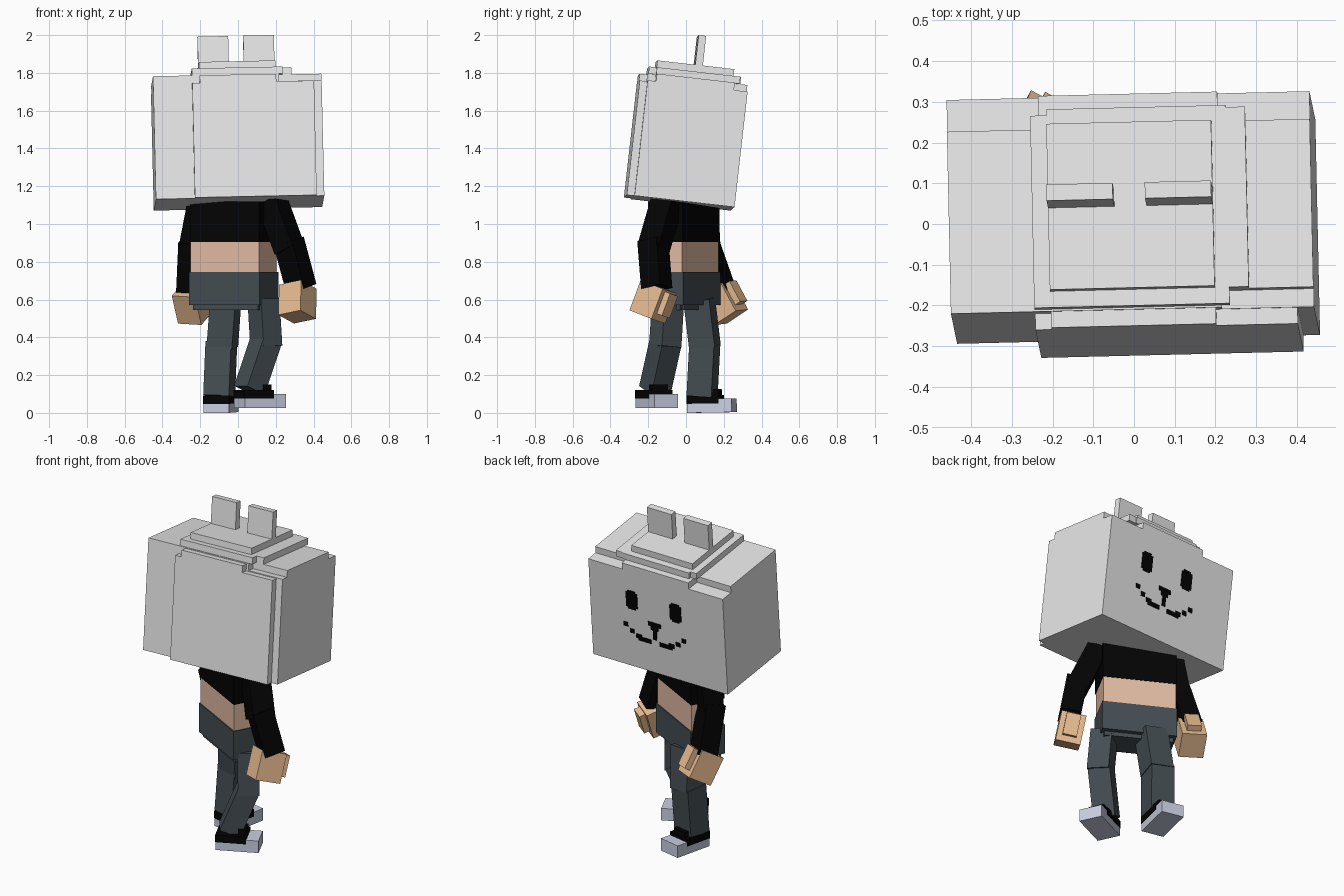
import bpy, bmesh, math
from mathutils import Matrix, Vector

if "Cube" in bpy.data.objects:
    bpy.data.objects.remove(bpy.data.objects["Cube"])


def material(name, rgb):
    m = bpy.data.materials.new(name)
    m.diffuse_color = (*rgb, 1)
    m.use_nodes = True
    m.node_tree.nodes["Principled BSDF"].inputs["Base Color"].default_value = m.diffuse_color
    return m


GREY = material("light grey", (0.81, 0.81, 0.81))
BLACK = material("black", (0.001, 0.001, 0.001))
SKIN = material("skin", (0.77, 0.51, 0.37))
HAND = material("hand tan", (0.80, 0.50, 0.28))
PANTS = material("slate", (0.058, 0.075, 0.086))
SOLE = material("sole grey", (0.59, 0.62, 0.76))


def boxes(name, mat, spans, matrix=Matrix()):
    """One object made of boxes, each span is x0, x1, y0, y1, z0, z1."""
    bm = bmesh.new()
    for x0, x1, y0, y1, z0, z1 in spans:
        fit = Matrix.Translation(((x0 + x1) / 2, (y0 + y1) / 2, (z0 + z1) / 2))
        fit = fit @ Matrix.Diagonal((x1 - x0, y1 - y0, z1 - z0, 1))
        bmesh.ops.create_cube(bm, size=1, matrix=matrix @ fit)
    mesh = bpy.data.meshes.new(name)
    bm.to_mesh(mesh)
    bm.free()
    mesh.materials.append(mat)
    ob = bpy.data.objects.new(name, mesh)
    bpy.context.collection.objects.link(ob)
    return ob


def place(pos, yaw=0, pitch=0, roll=0):
    r = math.radians
    return (Matrix.Translation(pos) @ Matrix.Rotation(r(yaw), 4, 'Z')
            @ Matrix.Rotation(r(roll), 4, 'Y') @ Matrix.Rotation(r(pitch), 4, 'X'))


def limb(name, mat, top, bottom, width, depth, yaw):
    """Box running from top to bottom, turned by yaw."""
    top, bottom = Vector(top), Vector(bottom)
    up = (top - bottom).normalized()
    side = Vector((math.cos(math.radians(yaw)), math.sin(math.radians(yaw)), 0))
    fwd = up.cross(side).normalized()
    side = fwd.cross(up)
    m = Matrix((side, fwd, up)).transposed().to_4x4()
    m.translation = bottom
    w, d = width / 2, depth / 2
    boxes(name, mat, [(-w, w, -d, d, 0, (top - bottom).length)], m)


# Head: stepped slabs in a slightly tilted frame
head = place((0.006, -0.04, 1.113), 1.4, -6.5, -1.2)
W = 0.446
boxes("head_block", GREY, [(-W, W, -0.245, 0.288, 0, 0.615)], head)
boxes("head_step", GREY, [(-W, -0.22, -0.245, 0.205, 0.615, 0.655),
                          (-0.22, 0.22, -0.245, 0.288, 0.615, 0.655),
                          (0.22, W, -0.20, 0.215, 0.615, 0.655)], head)
boxes("crown_lower", GREY, [(-0.24, -0.2, -0.24, 0.235, 0.655, 0.693),
                            (-0.2, 0.24, -0.24, 0.25, 0.655, 0.693),
                            (0.24, 0.288, -0.20, 0.245, 0.655, 0.693)], head)
boxes("crown_upper", GREY, [(-0.2, 0.205, -0.2, 0.21, 0.693, 0.731)], head)
boxes("head_rear_plate", GREY, [(-0.24, 0.405, -0.285, -0.245, 0, 0.61),
                                (-0.2, 0.205, -0.285, -0.245, 0.61, 0.65)], head)
for name, x in (("left_ear", -0.2), ("right_ear", 0.042)):
    boxes(name, GREY, [(x, x + 0.163, 0.002, 0.042, 0.731, 0.889)], head)


# Face: thin black plates; each is centre x, centre z, width, height
def face(name, rects):
    spans = [(x - w / 2, x + w / 2, 0.286, 0.292, z - h / 2, z + h / 2)
             for x, z, w, h in rects]
    boxes(name, BLACK, spans, head)


MID = 0.022
for name, s in (("right", 1), ("left", -1)):
    face(name + "_eye", [(MID + s * 0.145, 0.43, 0.075, 0.095),
                         (MID + s * 0.145, 0.43, 0.05, 0.118)])
    face(name + "_mouth", [(MID + s * 0.07, 0.195, 0.085, 0.026),
                           (MID + s * 0.108, 0.208, 0.036, 0.026)])
    face(name + "_cheek_dots", [(MID + s * 0.152, 0.23, 0.028, 0.026),
                                (MID + s * 0.192, 0.264, 0.028, 0.026)])
face("nose", [(MID, 0.312, 0.085, 0.026), (MID, 0.288, 0.05, 0.026),
              (MID, 0.25, 0.024, 0.07)])

# Torso turned away from the head
torso = place((-0.023, -0.012, 0), -28)
boxes("midriff", SKIN, [(-0.205, 0.205, -0.1, 0.1, 0.72, 0.92)], torso)
boxes("shirt", BLACK, [(-0.208, 0.208, -0.103, 0.103, 0.905, 1.12)], torso)
boxes("waistband", PANTS, [(-0.211, 0.211, -0.107, 0.107, 0.57, 0.745)], torso)
boxes("hips", PANTS, [(-0.195, 0.195, -0.09, 0.08, 0.545, 0.58)], torso)

# Arms
limb("right_upper_arm", BLACK, (0.18, -0.10, 1.12), (0.275, -0.175, 0.86), 0.12, 0.13, -32)
limb("right_forearm", BLACK, (0.268, -0.175, 0.91), (0.335, -0.155, 0.66), 0.12, 0.12, -32)
limb("left_upper_arm", BLACK, (-0.19, 0.09, 1.12), (-0.24, 0.105, 0.86), 0.11, 0.12, -28)
limb("left_forearm", BLACK, (-0.24, 0.095, 0.91), (-0.252, 0.19, 0.64), 0.11, 0.12, -28)

# Hands with thumb plates
for name, m in (("right", place((0.315, -0.175, 0.588), -32, -18, -10)),
                ("left", place((-0.24, 0.20, 0.58), -28, 30, 3))):
    boxes(name + "_hand", HAND, [(-0.07, 0.07, -0.075, 0.075, -0.085, 0.085)], m)
    boxes(name + "_thumb", HAND, [(-0.04, 0.04, 0.075, 0.11, -0.05, 0.075)], m)

# Legs
limb("left_thigh", PANTS, (-0.065, 0.07, 0.60), (-0.083, 0.10, 0.35), 0.138, 0.14, -14)
limb("left_shin", PANTS, (-0.088, 0.10, 0.375), (-0.10, 0.085, 0.09), 0.14, 0.135, -14)
limb("right_thigh", PANTS, (0.135, -0.095, 0.60), (0.15, -0.11, 0.35), 0.125, 0.12, -55)
limb("right_shin", PANTS, (0.146, -0.108, 0.375), (0.06, -0.165, 0.12), 0.125, 0.12, -55)

# Shoes: sole, dark upper at the heel end, and tongue
for name, m in (("left", place((-0.09, 0.138, 0), -12, 1)),
                ("right", place((0.117, -0.155, 0.025), -65, 0))):
    boxes(name + "_sole", SOLE, [(-0.068, 0.068, -0.12, 0.12, 0.002, 0.075)], m)
    boxes(name + "_shoe", BLACK, [(-0.07, 0.07, -0.123, 0.05, 0.05, 0.095)], m)
    boxes(name + "_tongue", BLACK, [(-0.045, 0.045, 0.0, 0.045, 0.095, 0.125)], m)
